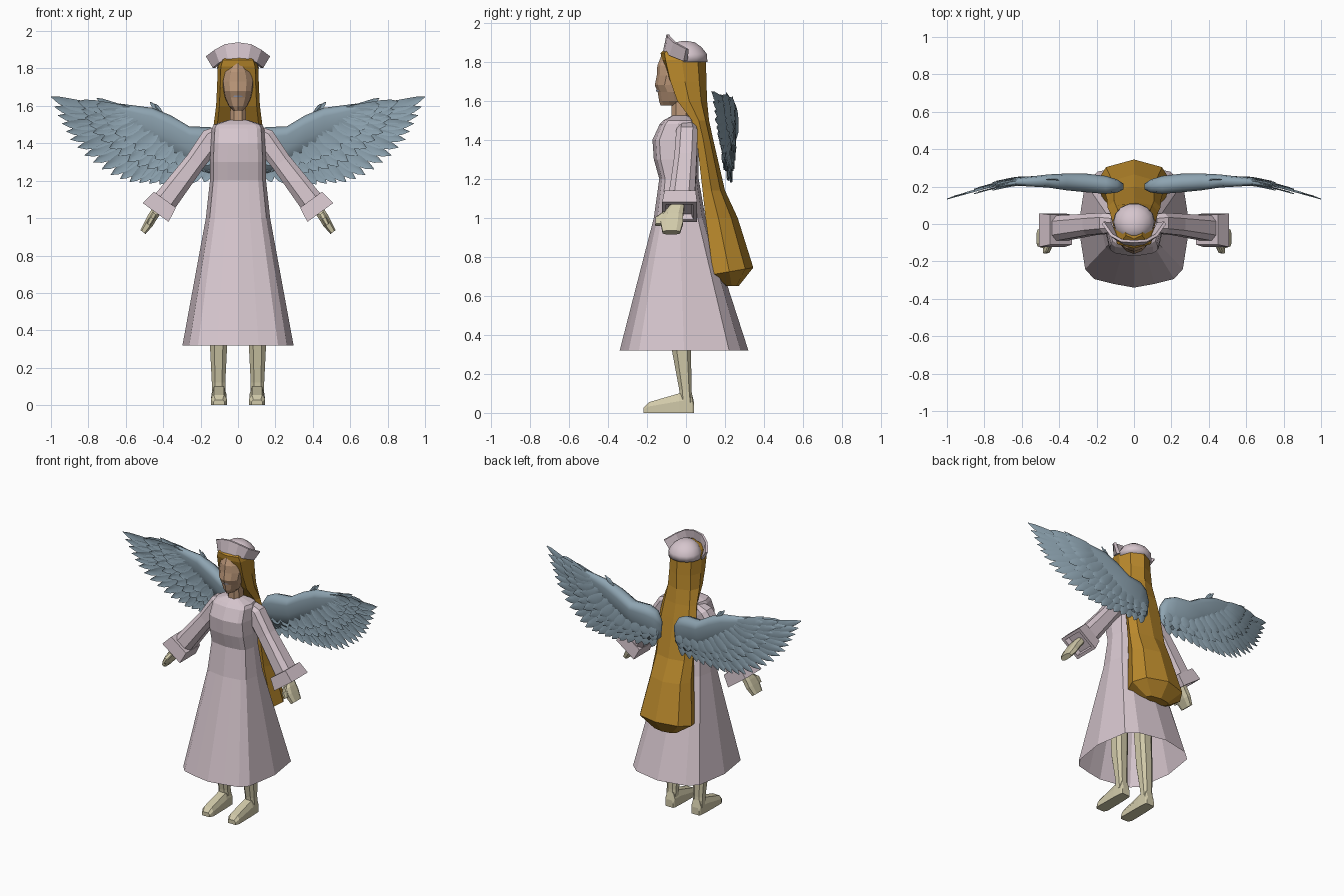
import bpy, bmesh, math
from mathutils import Vector

if "Cube" in bpy.data.objects:
    bpy.data.objects.remove(bpy.data.objects["Cube"])


def mat(name, r, g, b):
    m = bpy.data.materials.new(name)
    m.diffuse_color = (r, g, b, 1)
    m.use_nodes = True
    m.node_tree.nodes["Principled BSDF"].inputs["Base Color"].default_value = m.diffuse_color
    return m


CLOTH = mat("pale_pink_cloth", 0.67, 0.56, 0.61)
HAIR = mat("golden_hair", 0.49, 0.25, 0.025)
FACE = mat("tan_skin", 0.50, 0.31, 0.19)
SKIN = mat("pale_skin", 0.64, 0.59, 0.40)
WING = mat("blue_grey_feather", 0.27, 0.37, 0.44)
LIPS = mat("grey_lips", 0.25, 0.27, 0.36)


def finish(name, bm, material, mirror=False, smooth=False):
    bmesh.ops.recalc_face_normals(bm, faces=bm.faces)
    me = bpy.data.meshes.new(name)
    bm.to_mesh(me)
    bm.free()
    me.materials.append(material)
    ob = bpy.data.objects.new(name, me)
    bpy.context.collection.objects.link(ob)
    if mirror:
        ob.modifiers.new("Mirror", "MIRROR").use_mirror_merge = False
    if smooth:
        me.shade_smooth()
    return ob


def loft(name, rings, material, caps=(True, True), **kw):
    """Skin a list of closed rings with quads."""
    bm = bmesh.new()
    loops = [[bm.verts.new(p) for p in r] for r in rings]
    n = len(loops[0])
    for a, b in zip(loops, loops[1:]):
        for i in range(n):
            j = (i + 1) % n
            bm.faces.new((a[i], a[j], b[j], b[i]))
    if caps[0]:
        bm.faces.new(loops[0])
    if caps[1]:
        bm.faces.new(loops[-1])
    return finish(name, bm, material, **kw)


def sym(half, z):
    """Full ring from the right half; first and last points lie on x = 0."""
    pts = half + [(-x, y) for x, y in half[-2:0:-1]]
    return [(x, y, z) for x, y in pts]


def interp(table, x):
    for (x0, *a), (x1, *b) in zip(table, table[1:]):
        if x <= x1:
            t = (x - x0) / (x1 - x0)
            return [p + (q - p) * t for p, q in zip(a, b)]
    return list(table[-1][1:])


# Dress: faceted gown from neckline to flared, open hem
def gown_ring(z, w, yf, yb):
    c, h = (yf + yb) / 2, (yb - yf) / 2
    shape = [(0, -1), (.37, -.94), (.72, -.86), (.88, -.7), (1, 0),
             (.88, .7), (.65, .88), (0, 1)]
    return sym([(x * w, c + y * h) for x, y in shape], z)


loft("dress", [gown_ring(*r) for r in (
    (.32, .297, -.34, .32), (1.0, .172, -.165, .1), (1.2, .15, -.137, .065),
    (1.3, .15, -.165, .065), (1.4, .145, -.172, .065), (1.48, .14, -.135, .06),
    (1.5, .13, -.115, .05), (1.525, .05, -.07, .01))], CLOTH, (False, True))

# Sleeves, cuffs and hands follow the arm axis
OUT = Vector((.81, 0, .59))


def arm_ring(x, z, a, y0, y1):
    c, h = (y0 + y1) / 2, (y1 - y0) / 2
    return [Vector((x, c + v * h, z)) + OUT * u * a for u, v in
            ((1, -.55), (1, .55), (.55, 1), (-.55, 1), (-1, .55), (-1, -.55), (-.55, -1), (.55, -1))]


loft("sleeve", [arm_ring(*r) for r in (
    (.09, 1.465, .04, -.04, .05), (.135, 1.43, .062, -.05, .06),
    (.23, 1.3, .055, -.06, .055), (.39, 1.09, .065, -.09, .045))], CLOTH, mirror=True)
loft("cuff", [[Vector((x, c, z)) + OUT * u * a + Vector((0, v * h, 0))
               for u, v in ((1, -1), (1, 1), (-1, 1), (-1, -1))]
              for x, z, a, c, h in ((.39, 1.098, .072, -.03, .08), (.44, 1.03, .085, -.033, .09),
                                    (.44, 1.03, .065, -.033, .07), (.42, 1.055, .06, -.033, .06))],
     CLOTH, mirror=True)
loft("hand", [arm_ring(*r) for r in (
    (.42, 1.06, .025, -.08, -.01), (.455, 1.01, .026, -.12, -.015),
    (.475, .975, .025, -.13, -.015), (.508, .925, .017, -.12, -.03))], SKIN, mirror=True)
loft("thumb", [arm_ring(*r) for r in (
    (.445, 1.025, .015, -.12, -.08), (.46, 1.0, .015, -.155, -.11),
    (.478, .965, .011, -.158, -.125))], SKIN, mirror=True)


# Legs and feet
def leg_ring(z, x, w, y0, y1):
    return [(x + u * w, (y0 + y1) / 2 + v * (y1 - y0) / 2, z) for u, v in
            ((1, -.5), (1, .6), (.5, 1), (-.5, 1), (-1, .6), (-1, -.5), (-.5, -1), (.5, -1))]


loft("leg", [leg_ring(*r) for r in (
    (.05, .104, .036, -.03, .035), (.12, .104, .036, -.035, .028),
    (.32, .104, .046, -.072, .026), (.5, .1, .05, -.08, .02),
    (.95, .085, .065, -.1, .04))], SKIN, mirror=True)
loft("foot", [[(.102 + w * u, y, z0 + (z1 - z0) * v) for u, v in
               ((-1, 0), (1, 0), (1, .6), (.65, 1), (-.65, 1), (-1, .6))]
              for y, w, z0, z1 in ((-.217, .03, 0, .028), (-.19, .042, 0, .055),
                                   (-.035, .04, 0, .1), (.03, .036, 0, .1), (.042, .03, 0, .05))],
     SKIN, mirror=True)


# Head and neck
def head_ring(z, w, yf, yb):
    return sym([(0, yf), (.55 * w, yf + .015), (.95 * w, yf + .05), (w, yf + .08),
                (.6 * w, yb), (0, yb)], z)


loft("head", [head_ring(*r) for r in (
    (1.575, .025, -.13, -.04), (1.6, .05, -.138, 0), (1.645, .07, -.145, .02),
    (1.68, .077, -.16, .03), (1.73, .083, -.15, .04), (1.78, .072, -.147, .04),
    (1.835, .03, -.125, .03))], FACE)
loft("neck", [leg_ring(1.48, 0, .045, -.075, .02), leg_ring(1.61, 0, .04, -.075, .02)], FACE)
loft("mouth", [[(x, y, z) for x, y in ((-.024, -.139), (0, -.153), (.024, -.139), (0, -.13))]
               for z in (1.648, 1.655)], LIPS)


# Hair: long mass that falls behind the back and flares at the end
def hair_ring(z, w, yc, yf, yb, zb=None):
    half = [(0, yc), (.85 * w, yf), (w, yf * .6 + yb * .4), (.75 * w, yf * .2 + yb * .8), (0, yb)]
    zb = zb or z
    return [(x, y, z + (zb - z) * (y - yf) / (yb - yf)) for x, y, _ in sym(half, z)]


loft("hair", [hair_ring(*r) for r in (
    (1.89, .05, -.08, -.06, .05), (1.845, .095, -.13, -.11, .09),
    (1.81, .108, -.125, -.105, .102), (1.7, .112, -.07, -.08, .105),
    (1.6, .117, -.01, -.045, .108), (1.5, .13, .05, .03, .118), (1.4, .142, .07, .055, .14),
    (1.14, .145, .085, .085, .2), (1.0, .155, .1, .1, .265), (.71, .2, .135, .14, .345, .745),
    (.65, .09, .2, .21, .27))], HAIR)

# Cap: rounded crown with an upturned front band
loft("cap_crown", [[(w * math.cos(a), .012 + y + h * math.sin(a), z)
                    for a in (k * math.tau / 14 for k in range(14))]
                   for z, w, h, y in ((1.8, .112, .1, 0), (1.84, .108, .1, -.002), (1.875, .085, .08, -.01),
                                      (1.9, .05, .05, -.015), (1.907, .012, .012, -.02))],
     CLOTH, smooth=True)
bm = bmesh.new()
rows = []
for xl, yl, zl, xt, yt, zt in ((0, -.118, 1.855, 0, -.1, 1.94), (.055, -.11, 1.85, .07, -.095, 1.93),
                               (.1, -.085, 1.832, .125, -.065, 1.9), (.135, -.012, 1.803, .172, 0, 1.865)):
    rows.append([bm.verts.new(p) for p in ((xl, yl, zl), (xt, yt, zt),
                                           (xt * .94, yt + .014, zt), (xl * .9, yl + .02, zl))])
for a, b in zip(rows, rows[1:]):
    for i in range(4):
        bm.faces.new((a[i], a[(i + 1) % 4], b[(i + 1) % 4], b[i]))
bm.faces.new(rows[-1])
finish("cap_band", bm, CLOTH, mirror=True)

# Wing core: thick rounded leading edge thinning downward
DEPTH = [(0, .2), (.06, .2), (.26, .22), (.46, .23), (.63, .225), (.75, .2), (1.01, .128)]
core = []
for x, zt, zb, th in ((.055, 1.40, 1.28, .015), (.09, 1.46, 1.24, .035), (.15, 1.487, 1.24, .048),
                      (.26, 1.49, 1.27, .05), (.36, 1.55, 1.32, .045), (.46, 1.59, 1.38, .035),
                      (.63, 1.612, 1.47, .02), (.74, 1.59, 1.54, .006)):
    y, h = interp(DEPTH, x)[0], zt - zb
    core.append([(x, y + th * t, zb + h * s) for t, s in
                 ((0, 1), (.75, .94), (1, .78), (.55, .45), (0.1, 0), (-.1, 0), (-.55, .45), (-1, .78), (-.75, .94))])
loft("wing_arm", core, WING, mirror=True, smooth=True)

# Feathers: slender ridged blades fanned out along the wing
bm = bmesh.new()


def feather(base, tip, width, sag=0.0, dy=0.0):
    b, t = Vector(base), Vector(tip)
    side = Vector((-(t - b).y, (t - b).x)).normalized()
    rows = []
    for s, w in ((0, .5), (.2, .85), (.45, 1), (.7, .95), (.88, .62), (1, .04)):
        p = b.lerp(t, s) + side * sag * 4 * s * (1 - s)
        row = []
        for k in (-1, 0, 1):
            q = p + side * k * w * width / 2
            row.append(bm.verts.new((q.x, interp(DEPTH, q.x)[0] + dy + (.006 if k == 0 else 0), q.y)))
        rows.append(row)
    for a, c in zip(rows, rows[1:]):
        for k in (0, 1):
            bm.faces.new((a[k], a[k + 1], c[k + 1], c[k]))


ROOTS = [(0, .62, 1.585), (.25, .58, 1.52), (.5, .44, 1.42), (.75, .3, 1.34), (1, .1, 1.33)]
TIPS = [(0, 1.0, 1.648), (.07, .975, 1.575), (.15, .94, 1.505), (.25, .895, 1.42), (.35, .82, 1.335),
        (.48, .7, 1.24), (.58, .6, 1.195), (.75, .42, 1.18), (1, .12, 1.195)]
N = 21
for i in range(N):
    f = i / (N - 1)
    feather(interp(ROOTS, f), interp(TIPS, f), .062, -.025 * (1 - f), .002 * (i % 3))
# Two rows of shorter covert feathers on both faces
for reach, count, off in ((.62, 17, .012), (.36, 14, .02)):
    for i in range(count):
        f = i / (count - 1)
        r, t = Vector(interp(ROOTS, f)), Vector(interp(TIPS, f))
        for dy in (off, -off):
            feather(r + (r - t) * .1, r.lerp(t, reach), .066, -.012 * (1 - f), dy + .002 * (i % 2))
# Loose feathers along the top edge
for base, tip, w in (((.5, 1.57), (.757, 1.642), .045), ((.58, 1.58), (.9, 1.6), .05),
                     ((.42, 1.56), (.47, 1.622), .02), ((.4, 1.55), (.445, 1.612), .02)):
    feather(base, tip, w, -.02 if base[0] > .45 else 0, .006)
finish("wing_feathers", bm, WING, mirror=True, smooth=True)
